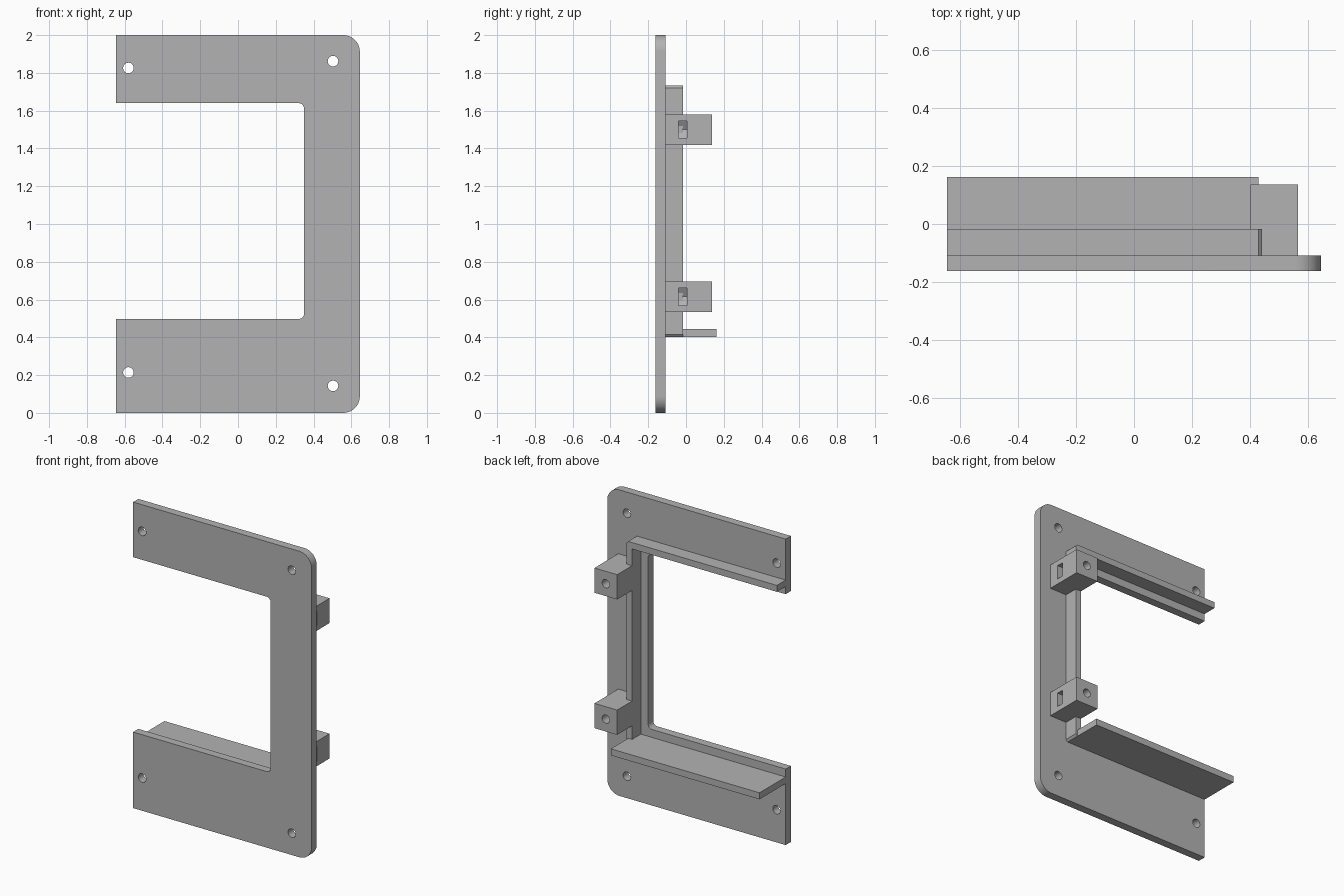
import bpy, bmesh
from math import sin, cos, pi
from mathutils import Vector

cube = bpy.data.objects.get("Cube")
if cube:
    bpy.data.objects.remove(cube, do_unlink=True)

grey = bpy.data.materials.new("plain grey")
grey.use_nodes = True
colour = (0.45, 0.45, 0.45, 1)
grey.diffuse_color = colour
grey.node_tree.nodes["Principled BSDF"].inputs["Base Color"].default_value = colour


def extrude(name, outline, y0, y1):
    """Solid from an x-z outline, running from y0 to y1."""
    bm = bmesh.new()
    face = bm.faces.new([bm.verts.new((x, y0, z)) for x, z in outline])
    new = bmesh.ops.extrude_face_region(bm, geom=[face])["geom"]
    verts = [v for v in new if isinstance(v, bmesh.types.BMVert)]
    bmesh.ops.translate(bm, verts=verts, vec=(0, y1 - y0, 0))
    bmesh.ops.recalc_face_normals(bm, faces=bm.faces)
    mesh = bpy.data.meshes.new(name)
    bm.to_mesh(mesh)
    bm.free()
    mesh.materials.append(grey)
    obj = bpy.data.objects.new(name, mesh)
    bpy.context.collection.objects.link(obj)
    return obj


def rect(x0, x1, z0, z1):
    return [(x0, z0), (x1, z0), (x1, z1), (x0, z1)]


def circle(x, z, r, n=32):
    return [(x + r * cos(2 * pi * i / n), z + r * sin(2 * pi * i / n)) for i in range(n)]


def fillet(prev, corner, after, r, n=10):
    """Arc replacing a right-angled corner."""
    c = Vector(corner)
    a = (Vector(prev) - c).normalized() * r
    b = (Vector(after) - c).normalized() * r
    centre = c + a + b
    return [tuple(centre - b * cos(t) - a * sin(t))
            for t in (pi / 2 * i / n for i in range(n + 1))]


def activate(obj):
    bpy.ops.object.select_all(action='DESELECT')
    obj.select_set(True)
    bpy.context.view_layer.objects.active = obj


def cut(obj, cutter):
    mod = obj.modifiers.new("cut", 'BOOLEAN')
    mod.operation = 'DIFFERENCE'
    mod.solver = 'EXACT'
    mod.object = cutter
    activate(obj)
    bpy.ops.object.modifier_apply(modifier=mod.name)
    bpy.data.objects.remove(cutter, do_unlink=True)


FRONT, BACK, RIM, SHELF = -0.162, -0.108, -0.017, 0.162
END = -0.645

# C-shaped face plate with rounded corners
corners = [(END, 0, 0), (-END, 0, 0.088), (-END, 2, 0.088), (END, 2, 0),
           (END, 1.64, 0), (0.35, 1.64, 0.03), (0.35, 0.497, 0.03), (END, 0.497, 0)]
outline = []
for i, (x, z, r) in enumerate(corners):
    if r:
        outline += fillet(corners[i - 1][:2], (x, z), corners[i + 1][:2], r)
    else:
        outline.append((x, z))
plate = extrude("face_plate", outline, FRONT, BACK)

# Screw holes
for x, z in [(-0.58, 1.826), (-0.58, 0.214), (0.503, 1.862), (0.503, 0.143)]:
    cut(plate, extrude("screw_hole", circle(x, z, 0.028), FRONT - 0.1, BACK + 0.1))

# Raised rim around the opening, with chamfered outer corners
rim = extrude("rim", [
    (END, 0.402), (0.43, 0.402), (0.442, 0.416), (0.442, 1.72), (0.43, 1.732), (END, 1.732),
    (END, 1.69), (0.402, 1.69), (0.402, 0.445), (END, 0.445)], BACK, RIM)

# Deep shelf along the bottom of the rim
shelf = extrude("shelf", rect(END, 0.43, 0.402, 0.445), RIM, SHELF)

# Mounting blocks with a screw bore and a side slot for a hex nut
parts = [plate, rim, shelf]
for label, z in (("upper", 1.5), ("lower", 0.615)):
    block = extrude(label + "_mounting_block", rect(0.402, 0.566, z - 0.081, z + 0.081), BACK, 0.137)
    x = 0.484
    slot = [(0.6, z - 0.046), (0.6, z + 0.046), (x - 0.026, z + 0.046),
            (x - 0.053, z), (x - 0.026, z - 0.046)]
    cut(block, extrude("nut_slot", slot, -0.04, 0.005))
    cut(block, extrude("bore", circle(x, z, 0.027), -0.075, 0.2))
    parts.append(block)

for obj in parts:
    activate(obj)
    bpy.ops.object.shade_smooth_by_angle(angle=pi / 6)
